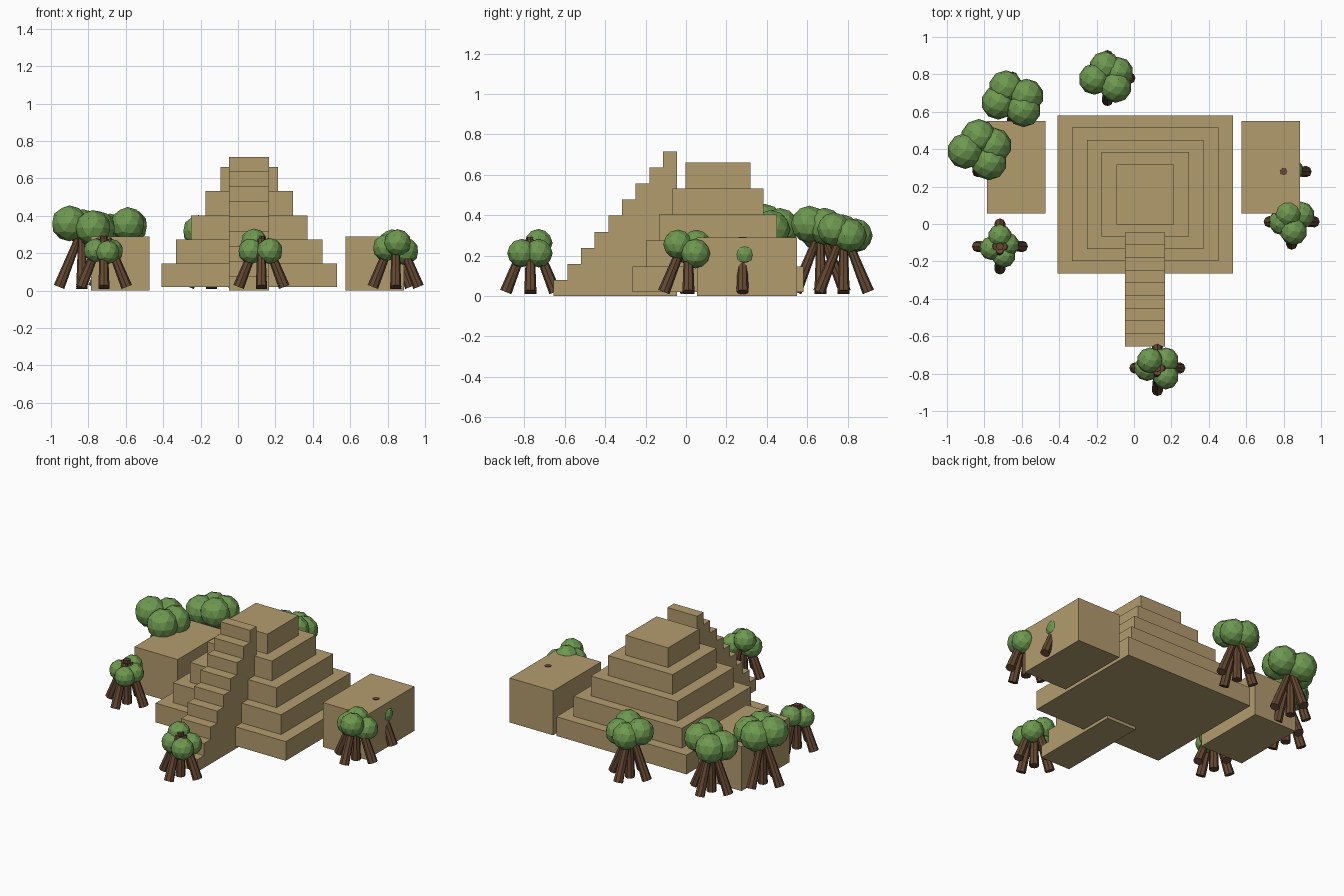
import bpy
from mathutils import Vector

cube = bpy.data.objects.get("Cube")
if cube:
    bpy.data.objects.remove(cube, do_unlink=True)


def material(name, rgb):
    mat = bpy.data.materials.new(name)
    mat.use_nodes = True
    mat.diffuse_color = (*rgb, 1)
    mat.node_tree.nodes["Principled BSDF"].inputs["Base Color"].default_value = (*rgb, 1)
    return mat


stone = material("sandstone", (0.45, 0.335, 0.155))
bark = material("bark brown", (0.13, 0.065, 0.032))
leaf = material("leaf green", (0.155, 0.32, 0.08))


def finish(name, mat):
    obj = bpy.context.object
    obj.name = name
    obj.data.materials.append(mat)
    return obj


def block(name, x0, x1, y0, y1, z0, z1):
    bpy.ops.mesh.primitive_cube_add(size=1, location=((x0 + x1) / 2, (y0 + y1) / 2, (z0 + z1) / 2))
    bpy.context.object.scale = (x1 - x0, y1 - y0, z1 - z0)
    finish(name, stone)


def log(name, foot, top):
    foot, top = Vector(foot), Vector(top)
    axis = top - foot
    bpy.ops.mesh.primitive_cone_add(vertices=8, radius1=0.03, radius2=0.02, depth=axis.length,
                                    location=(foot + top) / 2)
    bpy.context.object.rotation_euler = axis.to_track_quat("Z", "Y").to_euler()
    finish(name, bark)


def tree(name, x, y, radius, clumps):
    # Upright trunk, four splayed roots and a clump of faceted leaf balls
    log(name + "_trunk", (x, y, 0.01), (x, y, 0.293))
    for i, (dx, dy) in enumerate([(1, 0), (0, 1), (-1, 0), (0, -1)]):
        log(f"{name}_root_{i + 1}", (x + dx * 0.122, y + dy * 0.122, 0.02),
            (x + dx * 0.02, y + dy * 0.02, 0.275))
    for i, (dx, dy, z) in enumerate(clumps):
        bpy.ops.mesh.primitive_ico_sphere_add(subdivisions=2, radius=radius,
                                              location=(x + dx, y + dy, z))
        finish(f"{name}_leaves_{i + 1}", leaf)


# Stepped pyramid
bottom = 0.02
for i in range(5):
    top = 0.145 + i * 0.129
    hx, hy = 0.47 - i * 0.079, 0.4225 - i * 0.0655
    block(f"pyramid_tier_{i + 1}", 0.06 - hx, 0.06 + hx, 0.158 - hy, 0.158 + hy, bottom, top)
    bottom = top

# Staircase, every step reaching down to the ground
for i in range(9):
    y = -0.655 + i * 0.0677
    block(f"stair_step_{i + 1}", -0.048, 0.166, y, y + 0.0677, 0, 0.0795 * (i + 1))

# Side buildings
block("left_building", 0.574, 0.888, 0.055, 0.55, 0, 0.29)
block("right_building", -0.786, -0.474, 0.055, 0.55, 0, 0.29)

# Small trees
tree("front_tree", 0.125, -0.77, 0.07,
     [(-0.04, 0.04, 0.262), (0.045, -0.045, 0.212), (-0.055, 0, 0.212), (0.045, 0.04, 0.212)])
tree("right_tree", -0.717, -0.12, 0.064,
     [(-0.045, -0.01, 0.215), (0.04, 0.01, 0.212), (0, 0.055, 0.235), (0.02, -0.05, 0.205)])
tree("left_tree", 0.843, 0.012, 0.073,
     [(0.01, -0.052, 0.256), (0.05, 0.035, 0.21), (-0.05, 0.0, 0.23), (-0.02, 0.04, 0.255)])
tree("walled_tree", 0.8, 0.28, 0.065,
     [(0.04, 0.01, 0.205), (-0.04, 0.03, 0.21), (0, -0.05, 0.215)])

# Large trees
tree("back_tree", -0.142, 0.78, 0.084,
     [(-0.013, 0.06, 0.3), (0.055, 0.03, 0.3), (-0.07, -0.005, 0.32), (0.045, -0.048, 0.33)])
tree("back_right_tree", -0.65, 0.665, 0.092,
     [(-0.035, 0.065, 0.32), (0.075, 0.02, 0.345), (-0.075, -0.015, 0.32), (0.06, -0.055, 0.355)])
tree("far_right_tree", -0.835, 0.4, 0.096,
     [(0.005, 0.065, 0.34), (-0.067, -0.01, 0.36), (0.085, 0.02, 0.33), (0.06, -0.07, 0.335)])
